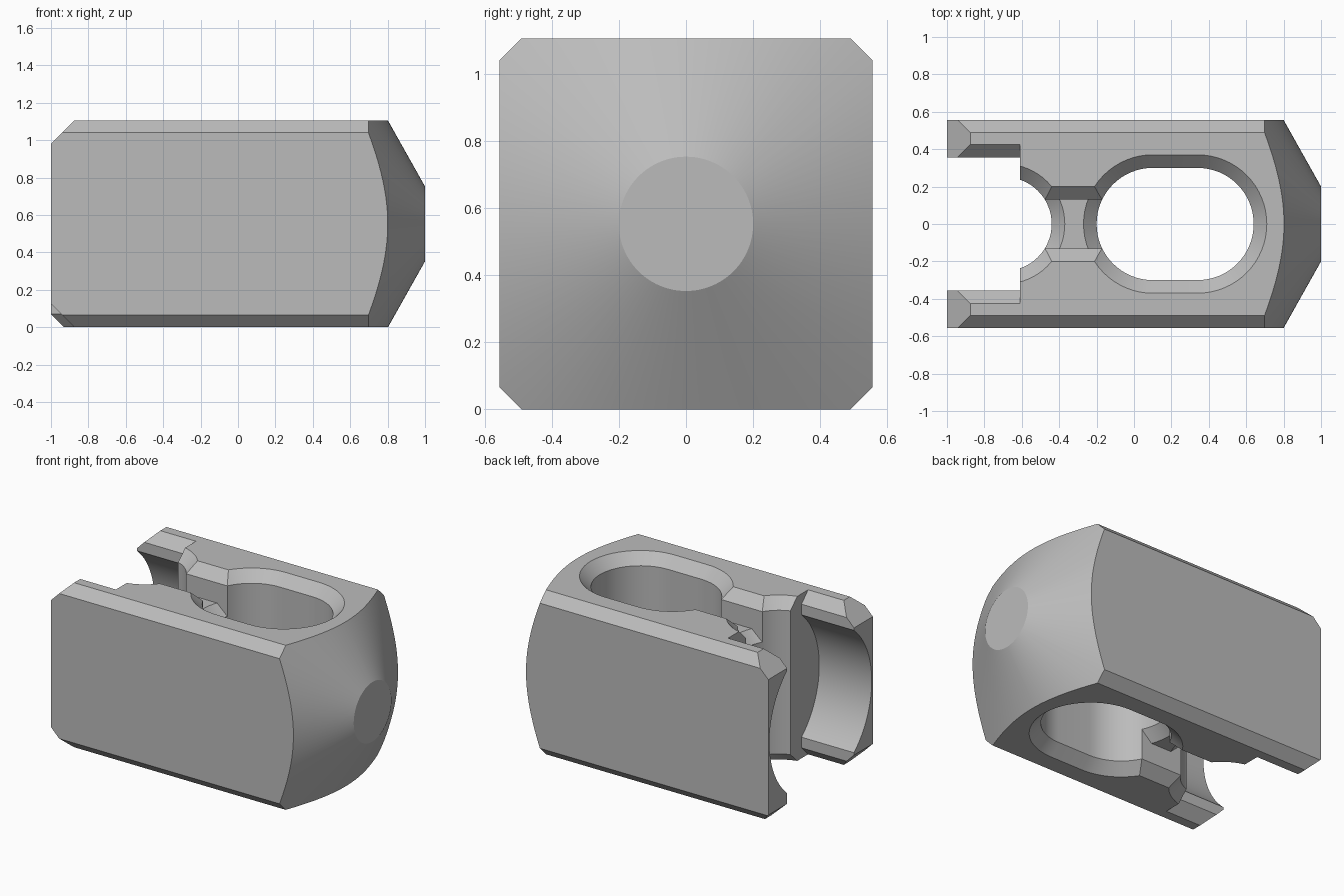
import bpy, bmesh
from math import cos, sin, pi

if "Cube" in bpy.data.objects:
    bpy.data.objects.remove(bpy.data.objects["Cube"], do_unlink=True)

HALF, TOP, MID = 0.555, 1.105, 0.5525   # half width, height, axis height
BEV = 0.07                              # edge chamfer

grey = bpy.data.materials.new("plain grey")
grey.use_nodes = True
grey.diffuse_color = (0.5, 0.5, 0.5, 1)
grey.node_tree.nodes["Principled BSDF"].inputs["Base Color"].default_value = (0.5, 0.5, 0.5, 1)


def loft(name, rings):
    """Closed solid through rings that have equal point counts."""
    bm = bmesh.new()
    loops = [[bm.verts.new(p) for p in ring] for ring in rings]
    for a, b in zip(loops, loops[1:]):
        for i in range(len(a)):
            j = (i + 1) % len(a)
            bm.faces.new((a[i], a[j], b[j], b[i]))
    bm.faces.new(loops[0])
    bm.faces.new(loops[-1])
    bmesh.ops.recalc_face_normals(bm, faces=bm.faces)
    mesh = bpy.data.meshes.new(name)
    bm.to_mesh(mesh)
    bm.free()
    mesh.materials.append(grey)
    ob = bpy.data.objects.new(name, mesh)
    bpy.context.collection.objects.link(ob)
    return ob


def along_x(name, profile, x0, x1):
    return loft(name, [[(x, y, z) for y, z in profile] for x in (x0, x1)])


def along_y(name, profile, y0, y1):
    return loft(name, [[(x, y, z) for x, z in profile] for y in (y0, y1)])


def turned(name, stations, n=96):
    """Solid of revolution about the long axis, from (x, radius) pairs."""
    return loft(name, [[(x, r * cos(2 * pi * i / n), MID + r * sin(2 * pi * i / n))
                        for i in range(n)] for x, r in stations])


def combine(target, tool, operation="DIFFERENCE"):
    mod = target.modifiers.new("cut", "BOOLEAN")
    mod.operation = operation
    mod.solver = "EXACT"
    mod.object = tool
    bpy.context.view_layer.objects.active = target
    bpy.ops.object.modifier_apply(modifier=mod.name)
    bpy.data.objects.remove(tool, do_unlink=True)


def flared_hole(target, xa, xb, r, z0, z1, n=32):
    """Vertical round-ended hole with a chamfer at both mouths."""
    def ring(rad, z):
        right = [(xb + rad * cos(a), rad * sin(a), z)
                 for a in (pi * i / n - pi / 2 for i in range(n + 1))]
        left = [(xa - rad * cos(a), -rad * sin(a), z)
                for a in (pi * i / n - pi / 2 for i in range(n + 1))]
        if xa == xb:
            left = left[1:-1]
        return right + left
    over = 0.02
    combine(target, loft("hole_cutter", [
        ring(r + BEV + over, z0 - over), ring(r, z0 + BEV),
        ring(r, z1 - BEV), ring(r + BEV + over, z1 + over)]))


def slot_profile(half):
    """Full-height slot that widens at top and bottom."""
    wide = half + BEV + 0.02
    side = [(wide, -0.02), (half, BEV), (half, TOP - BEV), (wide, TOP + 0.02)]
    return side + [(-y, z) for y, z in reversed(side)]


# Body: chamfered bar with a conical nose
c = 0.065
w = HALF
octagon = [(w - c, 0), (w, c), (w, TOP - c), (w - c, TOP),
           (c - w, TOP), (-w, TOP - c), (-w, c), (c - w, 0)]
body = along_x("body", octagon, -1, 1.1)
combine(body, turned("nose_cutter", [(-1.1, 0.912), (0.6, 0.912), (1, 0.2)]), "INTERSECT")

# Open end: round bore and the slot between the two arms
combine(body, turned("bore_cutter", [(-1.2, 0.543), (-0.61, 0.543)]))
combine(body, along_x("arm_slot_cutter", slot_profile(0.355), -1.2, -0.61))

# Sloped arm tips
def tip_cut(size, z, up, y0, y1):
    e = 0.05
    profile = [(-1 - e, z - up * (size + e)), (-1 + size + e, z + up * e), (-1 - e, z + up * e)]
    combine(body, along_y("tip_cutter", profile, y0, y1))

tip_cut(0.125, TOP, 1, -0.7, 0.7)
tip_cut(0.125, 0, -1, -0.7, 0)
tip_cut(0.07, 0, -1, 0, 0.7)

# Vertical holes, and the channel joining them
HOLES = ((0.1, 0.34, 0.3), (-0.69, -0.69, 0.25))
for xa, xb, r in HOLES:
    flared_hole(body, xa, xb, r, 0, TOP)
combine(body, along_x("channel_cutter", slot_profile(0.13), -0.52, -0.08))

# Web: recessed bridge across the channel, shaped by the same holes
y, z0, z1 = 0.135, 0.205, 0.9
web = along_x("web", [(-y, z0), (y, z0), (y, z1), (-y, z1)], -0.52, -0.1)
for xa, xb, r in HOLES:
    flared_hole(web, xa, xb, r, z0, z1)

# Smooth rounds, crisp edges
for ob in (body, web):
    bpy.ops.object.select_all(action="DESELECT")
    ob.select_set(True)
    bpy.context.view_layer.objects.active = ob
    bpy.ops.object.shade_smooth_by_angle(angle=pi / 7)
